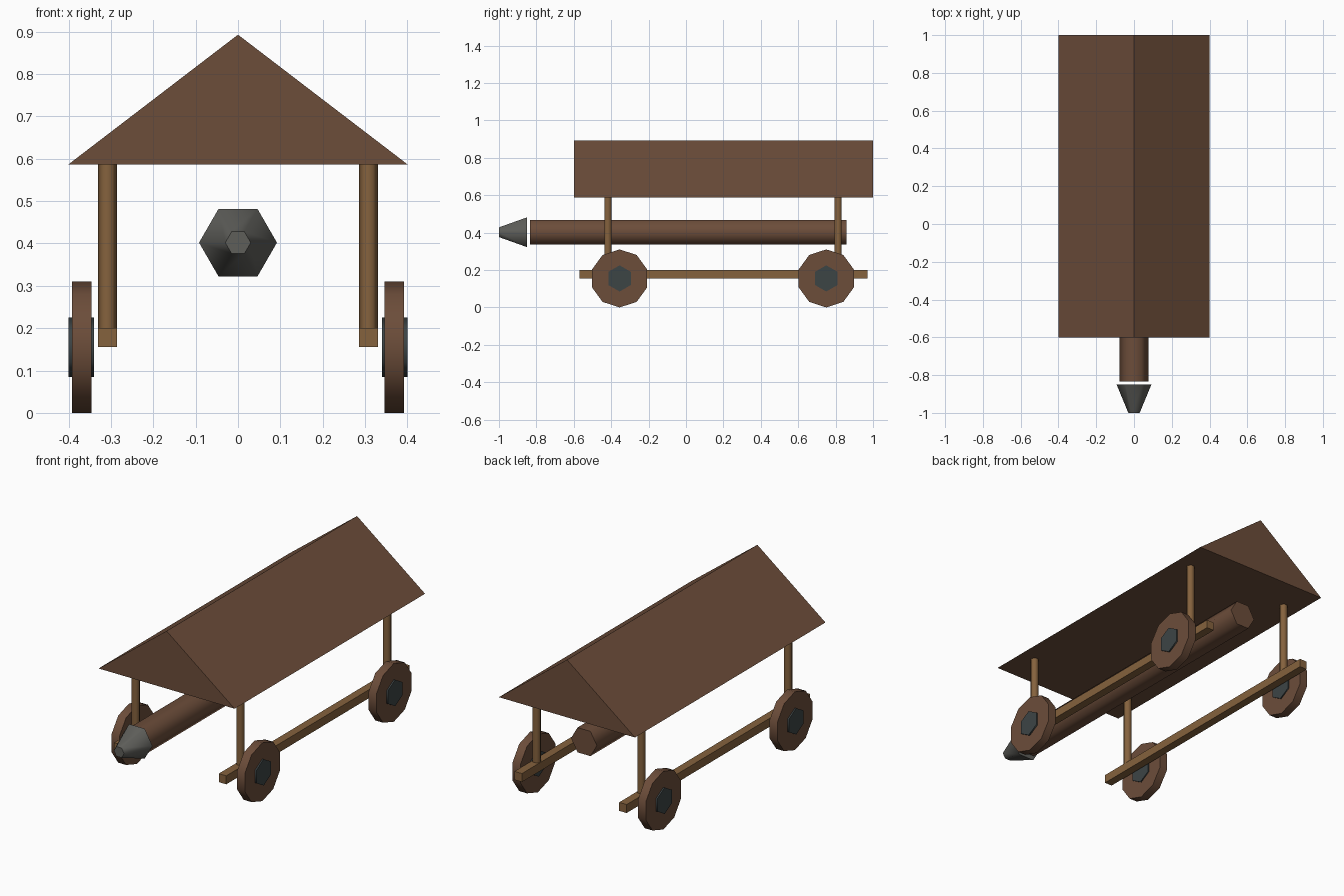
import bpy, math
from mathutils import Vector

cube = bpy.data.objects.get("Cube")
if cube:
    bpy.data.objects.remove(cube)


def material(name, rgb):
    m = bpy.data.materials.new(name)
    m.use_nodes = True
    m.diffuse_color = (*rgb, 1)
    m.node_tree.nodes["Principled BSDF"].inputs["Base Color"].default_value = (*rgb, 1)
    return m


DARK_WOOD = material("dark_wood", (0.150, 0.074, 0.042))
LIGHT_WOOD = material("light_wood", (0.235, 0.122, 0.047))
IRON = material("iron", (0.112, 0.112, 0.102))
HUB_IRON = material("hub_iron", (0.046, 0.058, 0.060))


def loft(name, ring_a, ring_b, mat, smooth=False):
    """Solid between two matching rings of points."""
    n = len(ring_a)
    faces = [list(range(n))[::-1], list(range(n, 2 * n))]
    faces += [[i, (i + 1) % n, n + (i + 1) % n, n + i] for i in range(n)]
    mesh = bpy.data.meshes.new(name)
    mesh.from_pydata([*ring_a, *ring_b], [], faces)
    mesh.materials.append(mat)
    obj = bpy.data.objects.new(name, mesh)
    bpy.context.collection.objects.link(obj)
    bpy.ops.object.select_all(action="DESELECT")
    obj.select_set(True)
    bpy.context.view_layer.objects.active = obj
    bpy.ops.object.mode_set(mode="EDIT")
    bpy.ops.mesh.select_all(action="SELECT")
    bpy.ops.mesh.normals_make_consistent(inside=False)
    bpy.ops.object.mode_set(mode="OBJECT")
    if smooth:
        bpy.ops.object.shade_smooth_by_angle(angle=math.radians(64))
    return obj


def rod(name, a, b, r_a, r_b, sides, first, mat):
    """Many-sided rod from a to b, with a corner in the direction 'first'."""
    a, b, u = Vector(a), Vector(b), Vector(first)
    v = (b - a).normalized().cross(u)
    turn = [math.tau * i / sides for i in range(sides)]
    spokes = [u * math.cos(t) + v * math.sin(t) for t in turn]
    return loft(name, [a + s * r_a for s in spokes], [b + s * r_b for s in spokes], mat, True)


def extrude_y(name, profile, y0, y1, mat):
    return loft(name, [(x, y0, z) for x, z in profile], [(x, y1, z) for x, z in profile], mat)


X, Z = (1, 0, 0), (0, 0, 1)

# Gabled roof
extrude_y("roof", [(-0.4, 0.587), (0.4, 0.587), (0, 0.893)], -0.6, 1.0, DARK_WOOD)

# Ram beam and its iron head
rod("ram_beam", (0, -0.835, 0.402), (0, 0.857, 0.402), 0.076, 0.076, 6, X, DARK_WOOD)
rod("ram_head", (0, -1.0, 0.402), (0, -0.85, 0.402), 0.03, 0.092, 6, X, IRON)

# Rails, posts and wheels on both sides
for side, s in (("left", 1), ("right", -1)):
    rail = [(s * x, z) for x, z in ((0.286, 0.155), (0.33, 0.155), (0.33, 0.2), (0.286, 0.2))]
    extrude_y(f"{side}_rail", rail, -0.57, 0.97, LIGHT_WOOD)
    for end, post_y, wheel_y in (("front", -0.418, -0.355), ("back", 0.813, 0.75)):
        name = f"{end}_{side}"
        rod(f"{name}_post", (s * 0.308, post_y, 0.19), (s * 0.308, post_y, 0.6),
            0.022, 0.022, 6, X, LIGHT_WOOD)
        rod(f"{name}_wheel", (s * 0.346, wheel_y, 0.155), (s * 0.392, wheel_y, 0.155),
            0.155, 0.155, 10, Z, DARK_WOOD)
        rod(f"{name}_hub", (s * 0.34, wheel_y, 0.155), (s * 0.4, wheel_y, 0.155),
            0.07, 0.07, 6, Z, HUB_IRON)
